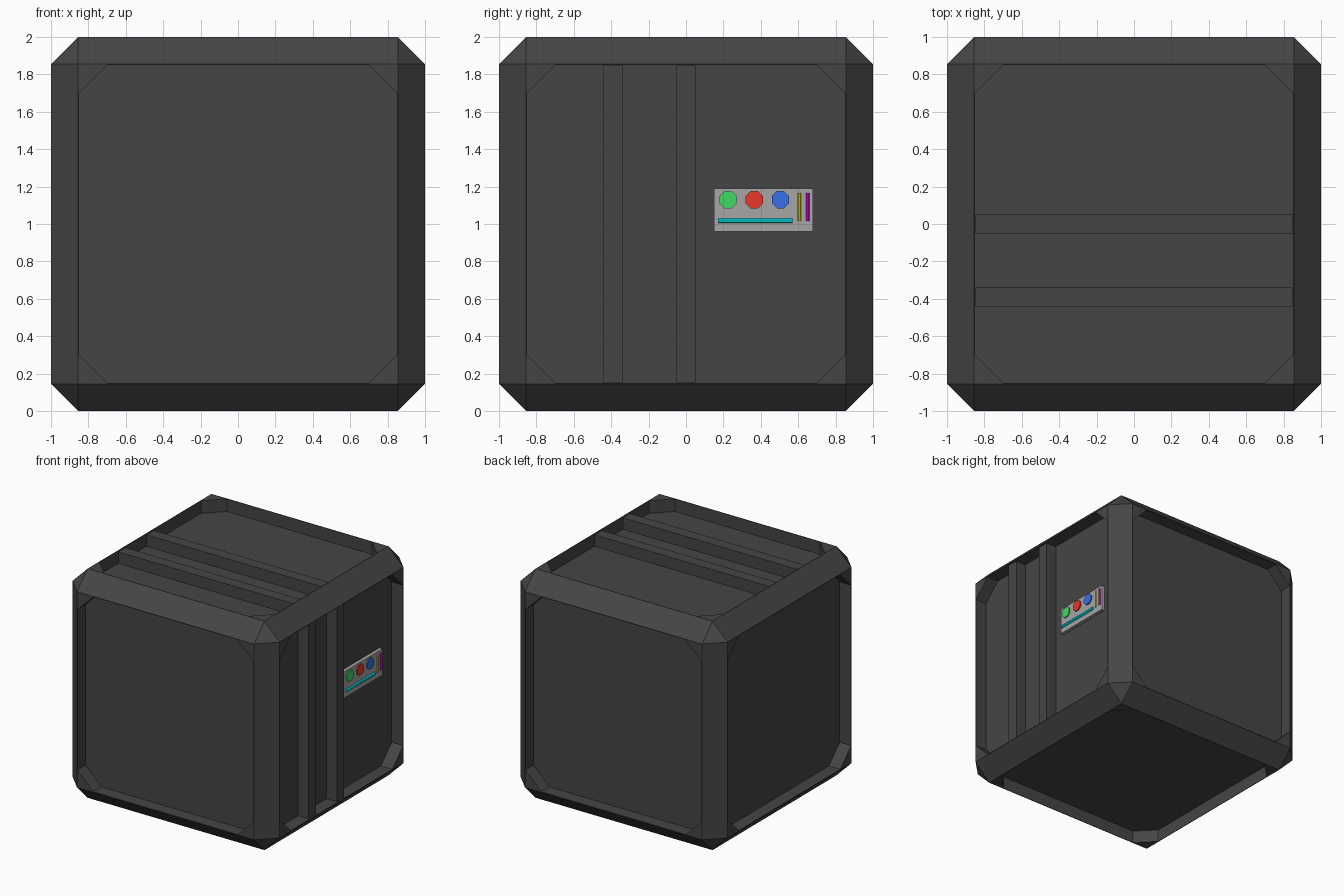
import bpy, bmesh, math
from mathutils import Matrix, Vector

if "Cube" in bpy.data.objects:
    bpy.data.objects.remove(bpy.data.objects["Cube"])

C = Vector((0, 0, 1))          # centre of the crate
EDGE, HOLE, CUT = 0.855, 0.85, 0.70
FLOOR = 0.89                   # distance of recessed panels from the centre


def material(name, r, g, b):
    m = bpy.data.materials.new(name)
    m.diffuse_color = (r, g, b, 1)
    m.use_nodes = True
    m.node_tree.nodes["Principled BSDF"].inputs["Base Color"].default_value = m.diffuse_color
    return m


def finish(bm, name, mat):
    bmesh.ops.recalc_face_normals(bm, faces=bm.faces)
    me = bpy.data.meshes.new(name)
    bm.to_mesh(me)
    bm.free()
    ob = bpy.data.objects.new(name, me)
    bpy.context.collection.objects.link(ob)
    if mat:
        me.materials.append(mat)
    return ob


def box(name, lo, hi, mat):
    lo, hi = Vector(lo), Vector(hi)
    bm = bmesh.new()
    bmesh.ops.create_cube(bm, size=1, matrix=Matrix.Translation((lo + hi) / 2)
                          @ Matrix.Diagonal((*(hi - lo), 1)))
    return finish(bm, name, mat)


def cylinder(name, centre, axis, radius, length, sides, mat):
    bm = bmesh.new()
    turn = Vector(axis).to_track_quat('Z', 'Y').to_matrix().to_4x4()
    bmesh.ops.create_cone(bm, cap_ends=True, segments=sides, radius1=radius,
                          radius2=radius, depth=length,
                          matrix=Matrix.Translation(centre) @ turn
                          @ Matrix.Rotation(math.pi / sides, 4, 'Z'))
    return finish(bm, name, mat)


dark = material("dark_metal", 0.06, 0.06, 0.06)
grey = material("panel_grey", 0.38, 0.38, 0.38)

# Chamfered crate body
bm = bmesh.new()
bmesh.ops.create_cube(bm, size=2, matrix=Matrix.Translation(C))
bmesh.ops.bevel(bm, geom=bm.edges[:], offset=1 - EDGE, segments=1, affect='EDGES')
crate = finish(bm, "crate_body", dark)

# Octagonal recess on each of the six sides
bm = bmesh.new()
outline = [(HOLE, -CUT), (HOLE, CUT), (CUT, HOLE), (-CUT, HOLE),
           (-HOLE, CUT), (-HOLE, -CUT), (-CUT, -HOLE), (CUT, -HOLE)]
for axis in range(3):
    for sign in (-1, 1):
        def point(u, v, w):
            p = [0, 0, 0]
            p[axis], p[(axis + 1) % 3], p[(axis + 2) % 3] = sign * w, u, v
            return C + Vector(p)
        face = bm.faces.new([bm.verts.new(point(u, v, FLOOR)) for u, v in outline])
        out = bmesh.ops.extrude_face_region(bm, geom=[face])
        verts = [g for g in out["geom"] if isinstance(g, bmesh.types.BMVert)]
        push = Vector((0, 0, 0))
        push[axis] = sign * 0.3
        bmesh.ops.translate(bm, verts=verts, vec=push)
cutter = finish(bm, "recess_cutter", None)
cutter.hide_render = True
mod = crate.modifiers.new("recesses", 'BOOLEAN')
mod.operation, mod.solver, mod.object = 'DIFFERENCE', 'EXACT', cutter
bpy.context.view_layer.update()
cut_mesh = bpy.data.meshes.new_from_object(
    crate.evaluated_get(bpy.context.evaluated_depsgraph_get()))
crate.modifiers.clear()
crate.data = cut_mesh
bpy.data.objects.remove(cutter)

# Ribs on the right side and the top
for y in (-0.39, 0.0):
    box("side_rib", (FLOOR - 0.01, y - 0.05, 0.152), (0.99, y + 0.05, 1.848), dark)
    box("top_rib", (-0.848, y - 0.05, 1 + FLOOR - 0.01), (0.848, y + 0.05, 1.99), dark)

# Control panel with round buttons and indicator bars
box("control_panel", (FLOOR - 0.01, 0.15, 0.96), (0.92, 0.68, 1.19), grey)
for name, y, rgb in (("green_button", 0.225, (0.05, 0.7, 0.13)),
                     ("red_button", 0.365, (0.8, 0.04, 0.025)),
                     ("blue_button", 0.505, (0.04, 0.16, 0.8))):
    cylinder(name, (0.92, y, 1.13), (1, 0, 0), 0.05, 0.02, 8, material(name, *rgb))
cylinder("cyan_bar", (0.92, 0.37, 1.017), (0, 1, 0), 0.014, 0.40, 8,
         material("cyan", 0, 0.8, 0.85))
cylinder("yellow_bar", (0.92, 0.605, 1.09), (0, 0, 1), 0.01, 0.15, 8,
         material("yellow", 0.8, 0.7, 0))
cylinder("magenta_bar", (0.92, 0.652, 1.09), (0, 0, 1), 0.01, 0.15, 8,
         material("magenta", 0.8, 0, 0.8))
